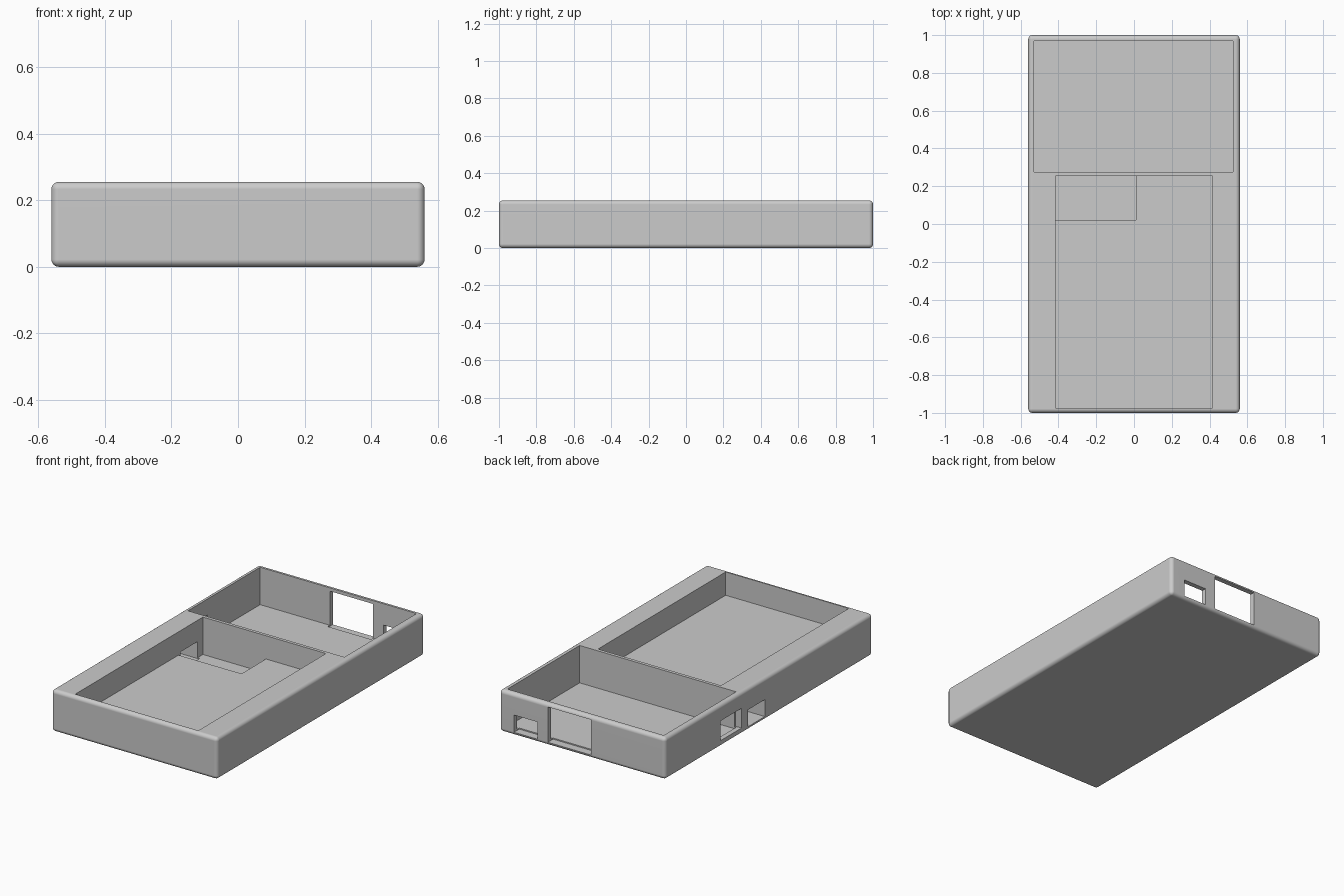
import bpy
import bmesh
from mathutils import Vector

default = bpy.data.objects.get("Cube")
if default:
    bpy.data.objects.remove(default, do_unlink=True)

grey = bpy.data.materials.new("plain_grey")
grey.use_nodes = True
grey.diffuse_color = (0.6, 0.6, 0.6, 1)
grey.node_tree.nodes["Principled BSDF"].inputs["Base Color"].default_value = (0.6, 0.6, 0.6, 1)


def block(name, xs, ys, zs):
    """Box spanning the given (low, high) range on each axis."""
    low, high = (Vector(corner) for corner in zip(xs, ys, zs))
    bm = bmesh.new()
    bmesh.ops.create_cube(bm, size=1)
    for v in bm.verts:
        v.co = (low + high) / 2 + v.co * (high - low)
    mesh = bpy.data.meshes.new(name)
    bm.to_mesh(mesh)
    bm.free()
    obj = bpy.data.objects.new(name, mesh)
    bpy.context.collection.objects.link(obj)
    return obj


# Rounded tray body
HEIGHT, ABOVE = 0.255, 0.4
tray = block("case_tray", (-0.56, 0.56), (-1, 1), (0, HEIGHT))
tray.data.materials.append(grey)
bevel = tray.modifiers.new("rounded_edges", "BEVEL")
bevel.width = 0.022
bevel.segments = 6

# Pockets from the top, then openings through the walls
cutters = [
    block("back_pocket", (-0.53, 0.525), (0.275, 0.97), (0.027, ABOVE)),
    block("front_pocket", (-0.415, 0.415), (-0.975, 0.255), (0.113, ABOVE)),
    block("deep_recess", (-0.415, 0.01), (0.02, 0.255), (0.027, 0.2)),
    block("back_large_window", (-0.06, 0.232), (0.95, 1.1), (0.02, 0.235)),
    block("back_small_window", (0.303, 0.46), (0.95, 1.1), (0.02, 0.125)),
    block("side_back_window", (-0.7, -0.52), (0.265, 0.465), (0.038, 0.158)),
    block("side_front_window", (-0.7, -0.4), (0.04, 0.203), (0.022, 0.125)),
]
for cutter in cutters:
    cutter.hide_render = True
    cut = tray.modifiers.new(cutter.name, "BOOLEAN")
    cut.operation = "DIFFERENCE"
    cut.solver = "EXACT"
    cut.object = cutter

# Bake the cuts and drop the cutters
depsgraph = bpy.context.evaluated_depsgraph_get()
baked = bpy.data.meshes.new_from_object(tray.evaluated_get(depsgraph))
tray.modifiers.clear()
tray.data = baked
for cutter in cutters:
    bpy.data.objects.remove(cutter, do_unlink=True)
baked.materials.clear()
baked.materials.append(grey)
for face in baked.polygons:
    face.material_index = 0

# Smooth the rounded edges, keep the flat walls flat
bpy.ops.object.select_all(action="DESELECT")
tray.select_set(True)
bpy.context.view_layer.objects.active = tray
bpy.ops.object.shade_smooth_by_angle(angle=0.5)
weighted = tray.modifiers.new("flat_walls", "WEIGHTED_NORMAL")
weighted.keep_sharp = True
